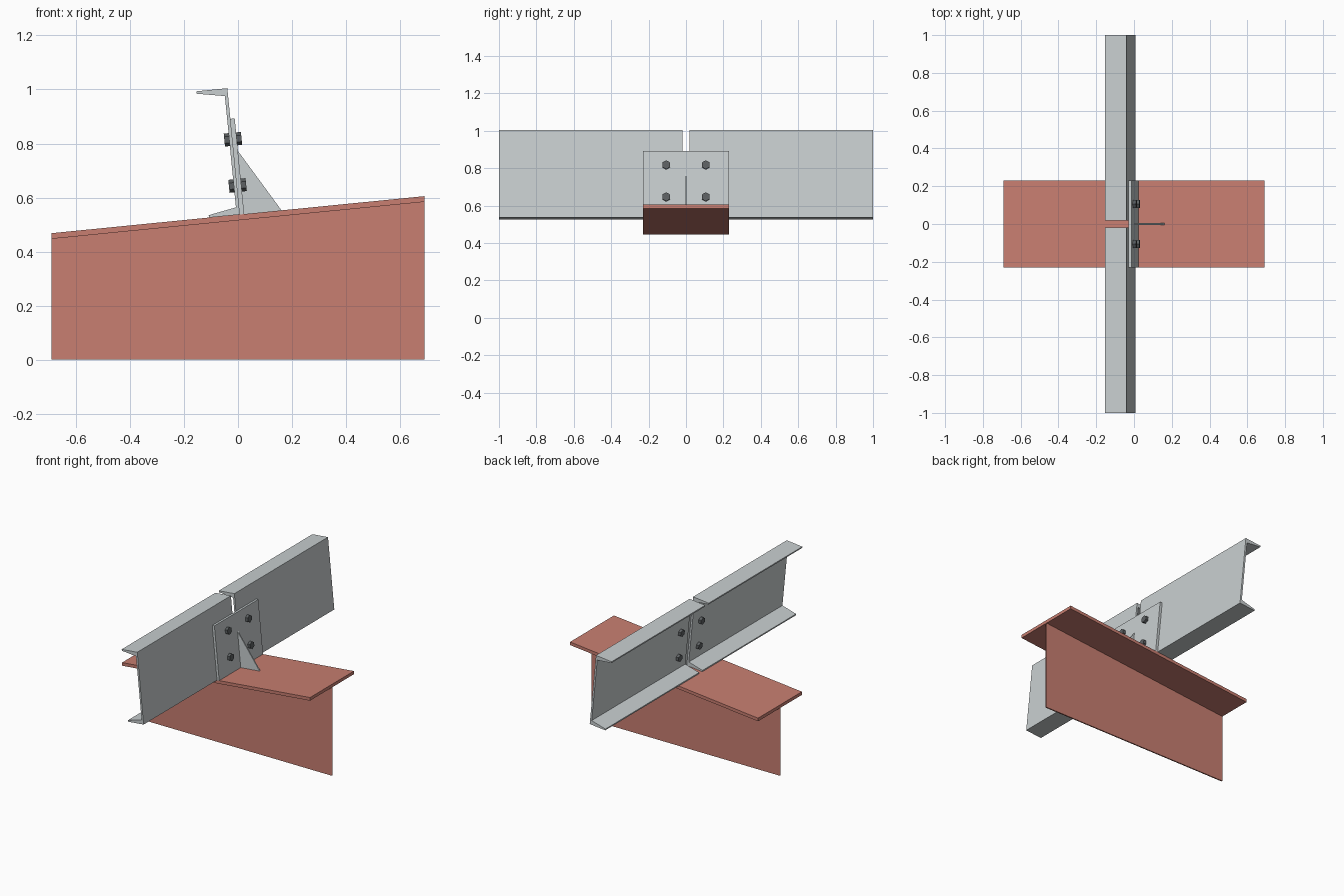
import bpy, bmesh, math
from mathutils import Matrix, Vector

cube = bpy.data.objects.get("Cube")
if cube:
    bpy.data.objects.remove(cube)


def material(name, rgb):
    m = bpy.data.materials.new(name)
    m.use_nodes = True
    m.diffuse_color = (*rgb, 1)
    m.node_tree.nodes["Principled BSDF"].inputs["Base Color"].default_value = (*rgb, 1)
    return m


RED = material("red oxide paint", (0.58, 0.21, 0.165))
STEEL = material("galvanised steel", (0.58, 0.62, 0.63))
DARK = material("dark bolt steel", (0.11, 0.12, 0.125))

# Sloped frame: u runs up the rafter, v stands square to it
HALF, RISE = 0.69, 0.137
SLOPE = math.atan2(RISE, 2 * HALF)
TILT = Matrix.Translation((0.007, 0, 0.537)) @ Matrix.Rotation(-SLOPE, 4, 'Y')


def finish(name, bm, mat, matrix=Matrix.Identity(4)):
    bm.transform(matrix)
    bmesh.ops.recalc_face_normals(bm, faces=bm.faces)
    me = bpy.data.meshes.new(name)
    bm.to_mesh(me)
    bm.free()
    me.materials.append(mat)
    ob = bpy.data.objects.new(name, me)
    bpy.context.collection.objects.link(ob)
    return ob


def prism(name, profile, y0, y1, mat, matrix=Matrix.Identity(4), open_ends=False):
    """Extrude an x-z profile along y."""
    bm = bmesh.new()
    face = bm.faces.new([bm.verts.new((x, y0, z)) for x, z in profile])
    ext = bmesh.ops.extrude_face_region(bm, geom=[face])
    moved = [g for g in ext["geom"] if isinstance(g, bmesh.types.BMVert)]
    bmesh.ops.translate(bm, verts=moved, vec=(0, y1 - y0, 0))
    bmesh.ops.recalc_face_normals(bm, faces=bm.faces)
    if open_ends:
        ends = [f for f in bm.faces if abs(f.normal.x) > 0.9]
        bmesh.ops.delete(bm, geom=ends, context='FACES_ONLY')
    return finish(name, bm, mat, matrix)


# Rafter: sloped top flange on a thin web
low, high, thick = 0.468, 0.468 + RISE, 0.021
prism("rafter_flange", [(-HALF, low - thick), (HALF, high - thick), (HALF, high), (-HALF, low)],
      -0.23, 0.23, RED)
prism("rafter_web", [(-HALF, 0), (HALF, 0), (HALF, high - thick), (-HALF, low - thick)],
      -0.004, 0.004, RED, open_ends=True)

# Purlins: two channels with tapered flanges, meeting at a small gap
DEPTH, WIDTH, WEB, ROOT, TIP = 0.47, 0.115, 0.012, 0.028, 0.009
lower = [(-WEB, ROOT), (-WIDTH, TIP), (-WIDTH, 0), (0, 0)]
channel = lower + [(u, DEPTH - v) for u, v in reversed(lower)]
for side, y0, y1 in (("left_end", -1, -0.018), ("right_end", 0.018, 1)):
    prism("purlin_" + side, channel, y0, y1, STEEL, TILT)

# Cleat plate bolted to the purlin webs, braced by a gusset
CLEAT = 0.016
prism("cleat_plate", [(0, 0), (CLEAT, 0), (CLEAT, 0.356), (0, 0.356)], -0.23, 0.23, STEEL, TILT)
prism("gusset", [(CLEAT, 0), (0.155, 0), (CLEAT, 0.235)], -0.004, 0.004, STEEL, TILT)


# Bolts: hexagonal head, shank and nut
def hex_bolt(name, y, v):
    bm = bmesh.new()
    for u0, u1, radius, sides in ((CLEAT, CLEAT + 0.018, 0.024, 6),
                                  (-WEB, CLEAT, 0.012, 12),
                                  (-WEB - 0.018, -WEB, 0.024, 6)):
        place = (Matrix.Translation(((u0 + u1) / 2, y, v))
                 @ Matrix.Rotation(math.pi / 2, 4, 'Y') @ Matrix.Rotation(math.pi / 2, 4, 'Z'))
        bmesh.ops.create_cone(bm, cap_ends=True, segments=sides, radius1=radius,
                              radius2=radius, depth=u1 - u0, matrix=place)
    finish(name, bm, DARK, TILT)


for row, v in (("lower", 0.108), ("upper", 0.28)):
    for col, y in (("front", -0.106), ("back", 0.106)):
        hex_bolt(f"{row}_{col}_bolt", y, v)
